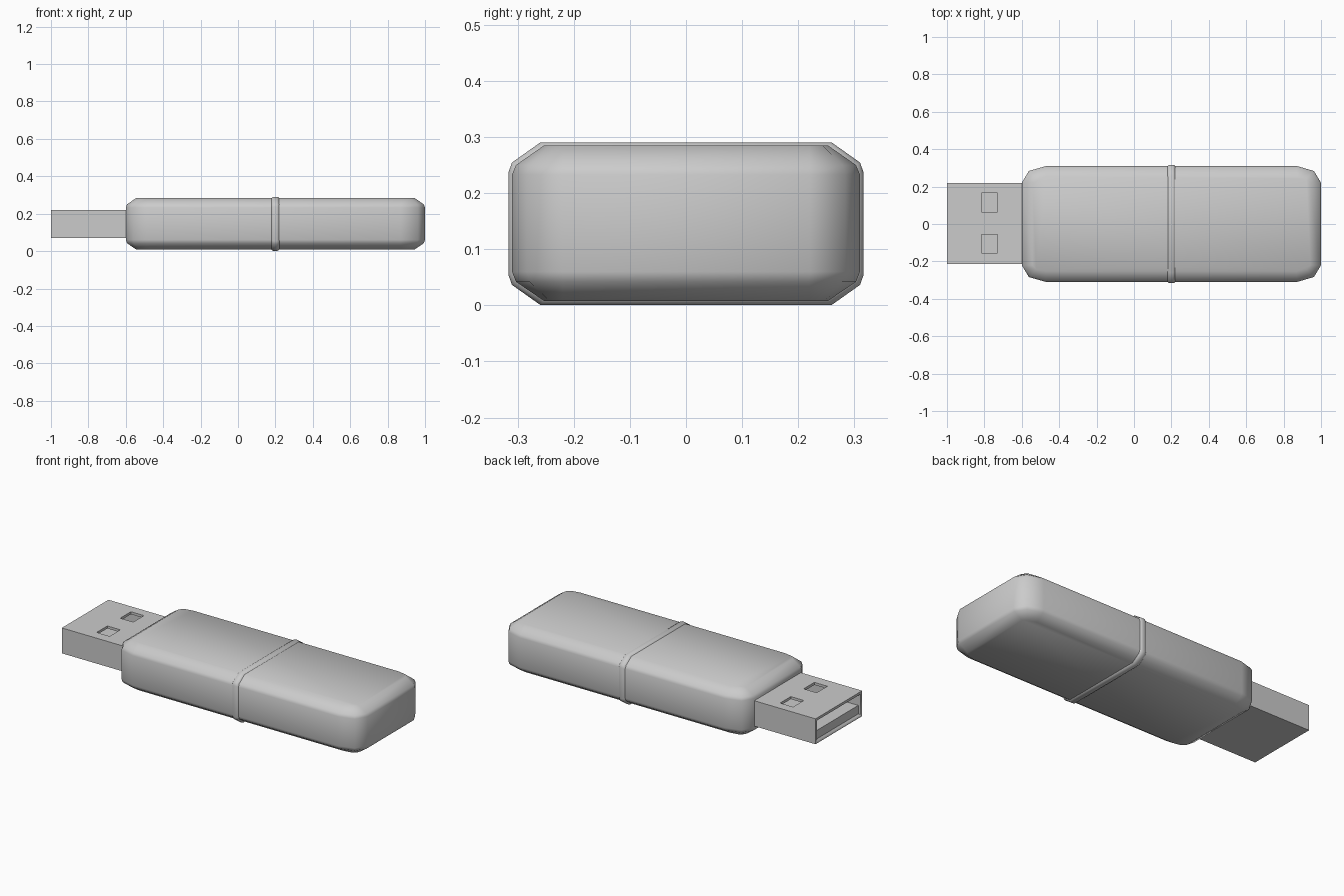
import bpy, bmesh
from math import sin, cos, pi, radians

if "Cube" in bpy.data.objects:
    bpy.data.objects.remove(bpy.data.objects["Cube"])


def loft(name, loops, cap=True):
    """Skin a list of equal-length point loops and smooth the soft edges."""
    bm = bmesh.new()
    rows = [[bm.verts.new(p) for p in loop] for loop in loops]
    n = len(rows[0])
    for a, b in zip(rows, rows[1:]):
        for i in range(n):
            j = (i + 1) % n
            bm.faces.new((a[i], a[j], b[j], b[i]))
    if cap:
        bm.faces.new(rows[0][::-1])
        bm.faces.new(rows[-1])
    bmesh.ops.recalc_face_normals(bm, faces=bm.faces[:])
    me = bpy.data.meshes.new(name)
    bm.to_mesh(me)
    bm.free()
    ob = bpy.data.objects.new(name, me)
    bpy.context.collection.objects.link(ob)
    bpy.ops.object.select_all(action='DESELECT')
    ob.select_set(True)
    bpy.context.view_layer.objects.active = ob
    bpy.ops.object.shade_smooth_by_angle(angle=radians(48))
    return ob


def box(name, x0, x1, y0, y1, z0, z1):
    return loft(name, [[(x0, y0, z), (x1, y0, z), (x1, y1, z), (x0, y1, z)]
                       for z in (z0, z1)])


def plan(z, d):
    """Rounded body outline at height z, inset by d."""
    pts = []
    for cx, cy, a0 in ((0.87, 0.22, 0), (-0.47, 0.22, 1),
                       (-0.47, -0.22, 2), (0.87, -0.22, 3)):
        for k in range(3):
            a = (a0 + k / 2) * pi / 2
            pts.append((cx + (0.13 - d) * cos(a), cy + (0.09 - d) * sin(a), z))
    return pts


# Body shell, chamfered along the top and bottom
body = loft("body", [plan(z, d) for z, d in (
    (0.008, 0.057), (0.042, 0.007), (0.06, 0), (0.233, 0), (0.25, 0.007), (0.285, 0.057))])

# Raised band around the seam
quarter = [(0.31, 0.087), (0.304, 0.104), (0.254, 0.1385)]
half = quarter + [(-y, z) for y, z in quarter[::-1]]
section = half + [(-y, -z) for y, z in half]


def band_loop(x, e):
    return [(x, y * (1 + e / 0.31), 0.1455 + z * (1 + e / 0.1385)) for y, z in section]


loft("seam_band", [band_loop(x, e) for x, e in (
    (0.176, -0.004), (0.184, 0.004), (0.194, 0.0065),
    (0.206, 0.0065), (0.216, 0.004), (0.224, -0.004))])

# Hollow metal plug with two windows in its top
plug = box("plug_shell", -1.0, -0.58, -0.215, 0.22, 0.07, 0.22)
cutters = [box("cavity_cutter", -1.1, -0.605, -0.2, 0.205, 0.085, 0.205)]
for y in (-0.105, 0.115):
    cutters.append(box("window_cutter", -0.815, -0.73, y - 0.05, y + 0.05, 0.19, 0.25))
for c in cutters:
    c.hide_render = True
    c.hide_set(True)
    m = plug.modifiers.new("cut", 'BOOLEAN')
    m.operation = 'DIFFERENCE'
    m.solver = 'EXACT'
    m.object = c

# Contact tongue inside the plug
box("contact_tongue", -0.985, -0.6, -0.202, 0.207, 0.08, 0.135)
